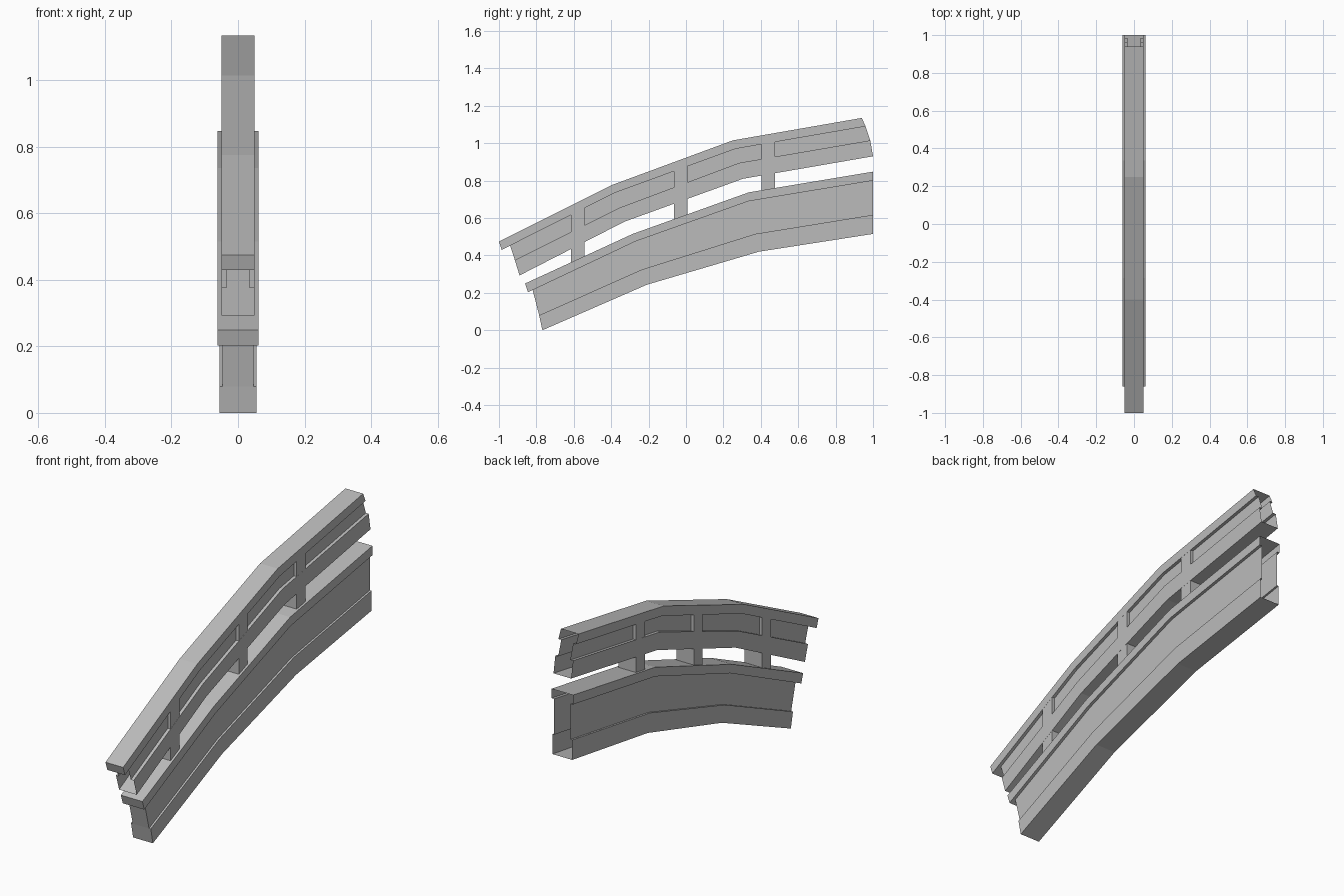
import bpy, bmesh

cube = bpy.data.objects.get("Cube")
if cube:
    bpy.data.objects.remove(cube)

grey = bpy.data.materials.new("painted_grey")
grey.use_nodes = True
GREY = (0.5, 0.5, 0.5, 1)
grey.diffuse_color = GREY
grey.node_tree.nodes["Principled BSDF"].inputs["Base Color"].default_value = GREY


def finish(name, bm):
    bmesh.ops.recalc_face_normals(bm, faces=bm.faces)
    mesh = bpy.data.meshes.new(name)
    bm.to_mesh(mesh)
    bm.free()
    mesh.materials.append(grey)
    obj = bpy.data.objects.new(name, mesh)
    bpy.context.collection.objects.link(obj)
    return obj


def hollow_rail(name, profile, closed_front):
    """Sweep an I-shaped shell; profile pairs a half width with a (y, z) path, top to bottom."""
    bm = bmesh.new()
    sides = [[[bm.verts.new((s * w, y, z)) for y, z in path] for w, path in profile]
             for s in (-1, 1)]
    left, right = sides
    for side in sides:
        for a, b in zip(side, side[1:]):
            for i in range(len(a) - 1):
                bm.faces.new((a[i], a[i + 1], b[i + 1], b[i]))
    # top and bottom plates
    for row in (0, -1):
        a, b = left[row], right[row]
        for i in range(len(a) - 1):
            bm.faces.new((a[i], a[i + 1], b[i + 1], b[i]))
    # front end plates: the overhanging cap, and the rest if closed
    for r in range(len(profile) - 1 if closed_front else 2):
        bm.faces.new((left[r][0], right[r][0], right[r + 1][0], left[r + 1][0]))
    return finish(name, bm)


# Handrail: wide cap, recessed web, lower band, open at both ends
cap_top = [(-1, .475), (-.40, .775), (.25, 1.015), (.94, 1.135)]
cap_low = [(-.985, .43), (-.38, .735), (.265, .97), (.96, 1.09)]
web_top = [(-.94, .453)] + cap_low[1:]
band_top = [(-.915, .375), (-.355, .655), (.285, .895), (.985, 1.015)]
band_low = [(-.89, .293), (-.33, .58), (.305, .81), (1, .93)]
hollow_rail("handrail", [(.05, cap_top), (.05, cap_low), (.034, web_top),
                         (.034, band_top), (.05, band_top), (.05, band_low)], False)

# Stringer beam: top flange, recessed web, bottom flange, closed front
beam_top = [(-.86, .25), (-.285, .515), (.335, .737), (1, .848)]
flange_low = [(-.845, .203), (-.27, .475), (.335, .69), (1, .80)]
beam_web = [(-.82, .215)] + flange_low[1:]
foot_top = [(-.785, .08), (-.235, .325), (.37, .515), (1, .617)]
beam_low = [(-.768, 0), (-.21, .243), (.39, .42), (1, .515)]
hollow_rail("stringer", [(.061, beam_top), (.061, flange_low), (.046, beam_web),
                         (.046, foot_top), (.056, foot_top), (.056, beam_low)], True)


def height(path, y):
    for (y0, z0), (y1, z1) in zip(path, path[1:]):
        if y <= y1:
            return z0 + (z1 - z0) * (y - y0) / (y1 - y0)


# Posts joining the handrail to the stringer
for name, y in (("front_post", -.58), ("middle_post", -.028), ("rear_post", .44)):
    bm = bmesh.new()
    rings = [[bm.verts.new((x, y + d, height(path, y + d) + lift))
              for x, d in ((-.0495, -.036), (.0495, -.036), (.0495, .036), (-.0495, .036))]
             for path, lift in ((beam_top, -.02), (cap_low, .02))]
    low, high = rings
    bm.faces.new(low)
    bm.faces.new(high)
    for i in range(4):
        j = (i + 1) % 4
        bm.faces.new((low[i], low[j], high[j], high[i]))
    finish(name, bm)
